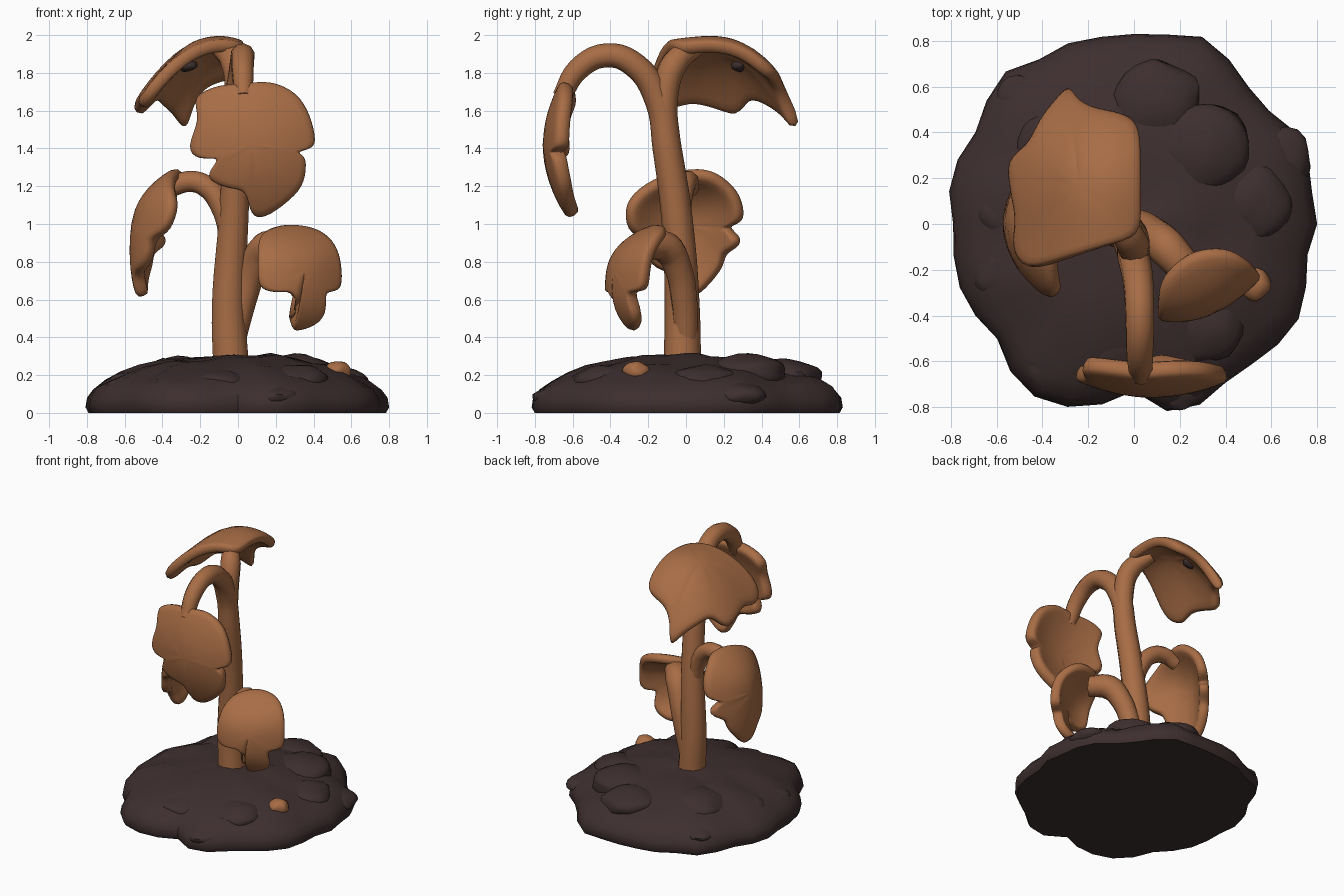
import bpy, bmesh, math
from mathutils import Vector, noise

cube = bpy.data.objects.get("Cube")
if cube:
    bpy.data.objects.remove(cube)


def material(name, rgb):
    m = bpy.data.materials.new(name)
    m.use_nodes = True
    m.diffuse_color = (*rgb, 1)
    m.node_tree.nodes["Principled BSDF"].inputs["Base Color"].default_value = (*rgb, 1)
    return m


WILTED = material("wilted_brown", (0.39, 0.152, 0.06))
SOIL = material("dark_soil", (0.048, 0.028, 0.028))


def finish(obj, mat):
    obj.data.materials.clear()
    obj.data.materials.append(mat)
    bpy.ops.object.select_all(action='DESELECT')
    obj.select_set(True)
    bpy.context.view_layer.objects.active = obj
    bpy.ops.object.shade_smooth_by_angle(angle=math.radians(40))


def mesh_object(name, bm, mat):
    bmesh.ops.recalc_face_normals(bm, faces=bm.faces)
    me = bpy.data.meshes.new(name)
    bm.to_mesh(me)
    bm.free()
    obj = bpy.data.objects.new(name, me)
    bpy.context.collection.objects.link(obj)
    finish(obj, mat)
    return obj


def ringed(bm, rings, centre):
    """Skin a list of closed rings and close the last one onto a centre point."""
    loops = [[bm.verts.new(p) for p in ring] for ring in rings]
    tip = bm.verts.new(centre)
    n = len(loops[0])
    for i in range(n):
        j = (i + 1) % n
        for a, b in zip(loops, loops[1:]):
            bm.faces.new((a[i], a[j], b[j], b[i]))
        bm.faces.new((loops[-1][i], loops[-1][j], tip))
    return loops


def refined(points):
    """Closed outline with a smoothly interpolated point between each pair."""
    p = [Vector(q) for q in points]
    out = []
    for i, b in enumerate(p):
        c, d = p[(i + 1) % len(p)], p[(i + 2) % len(p)]
        out += [b, ((b + c) * 9 - p[i - 1] - d) / 16]
    return out


def leaf(name, outline, centre, place, thickness=0.07):
    """Lobed flat outline bent into a cupped sheet by the place function."""
    bm = bmesh.new()
    c = Vector(centre)
    rings = [[place(*(c + (p - c) * s)) for p in refined(outline)]
             for s in (1.02, 0.9, 0.65, 0.35)]
    ringed(bm, rings, place(*c))
    obj = mesh_object(name, bm, WILTED)
    solid = obj.modifiers.new("thickness", 'SOLIDIFY')
    solid.thickness, solid.offset = thickness, 0
    rounding = obj.modifiers.new("rounding", 'SUBSURF')
    rounding.levels = rounding.render_levels = 1


def tube(name, points):
    """Tapered stalk through (x, y, z, radius) points."""
    cu = bpy.data.curves.new(name, 'CURVE')
    cu.dimensions = '3D'
    cu.bevel_depth, cu.bevel_resolution = 1, 3
    cu.resolution_u, cu.use_fill_caps = 5, True
    sp = cu.splines.new('BEZIER')
    sp.bezier_points.add(len(points) - 1)
    for bp, (x, y, z, r) in zip(sp.bezier_points, points):
        bp.co, bp.radius = (x, y, z), r
        bp.handle_left_type = bp.handle_right_type = 'AUTO'
    obj = bpy.data.objects.new(name, cu)
    bpy.context.collection.objects.link(obj)
    bpy.ops.object.select_all(action='DESELECT')
    obj.select_set(True)
    bpy.context.view_layer.objects.active = obj
    bpy.ops.object.convert(target='MESH')
    finish(bpy.context.object, WILTED)


def lump(name, loc, size, mat):
    bm = bmesh.new()
    bmesh.ops.create_icosphere(bm, subdivisions=3, radius=1)
    for v in bm.verts:
        k = 1 + 0.15 * noise.noise(v.co * 1.5 + Vector(loc) * 9)
        v.co = Vector(loc) + Vector([a * b * k for a, b in zip(v.co, size)])
    mesh_object(name, bm, mat)


# Soil mound: lobed plan radii every 10 degrees from +x, stacked into a dome
radii = [.80, .79, .81, .81, .77, .78, .83, .87, .84, .83, .83, .84, .83,
         .87, .84, .80, .82, .82, .79, .80, .81, .80, .78, .84, .87, .85,
         .80, .73, .83, .84, .80, .80, .82, .83, .80, .77]
profile = [(.98, 0), (1, .03), (.99, .08), (.95, .13), (.87, .17), (.77, .205),
           (.65, .24), (.52, .27), (.38, .29), (.22, .30), (.1, .30)]
rings = []
for s, z in profile:
    ring = []
    for i, r in enumerate(radii):
        a = math.radians(i * 10)
        p = Vector((r * s * math.cos(a), r * s * math.sin(a), z))
        if z > .1:
            p.z += 0.03 * noise.noise(p * 5)
        ring.append(p)
    rings.append(ring)
bm = bmesh.new()
base = ringed(bm, rings, (0, 0, .30))[0]
bm.faces.new(base)
mesh_object("soil_mound", bm, SOIL)

# Broad clods mostly sunk in the soil
clods = [(.3, .33, .21, .21), (-.32, .3, .2, .2), (-.55, .05, .15, .14),
         (-.55, -.2, .13, .15), (-.1, -.52, .15, .16), (-.33, -.57, .11, .17),
         (.2, -.68, .08, .13), (.5, .1, .16, .19), (.1, .52, .19, .2),
         (-.5, .55, .11, .1), (.3, -.42, .17, .18), (.62, .28, .09, .15)]
for i, (x, y, z, r) in enumerate(clods):
    lump(f"soil_clod_{i + 1}", (x, y, z), (r, r, r * .48), SOIL)
lump("fallen_bud", (.525, -.265, .217), (.07, .07, .056), WILTED)
lump("leaf_dirt_speck", (-.27, .28, 1.842), (.055, .04, .035), SOIL)

# Main stem arching to the front, and its side stalks
tube("main_stem", [(-.035, -.02, .22, .1), (-.05, -.02, .55, .093), (-.025, -.045, 1, .083),
                   (-.005, -.1, 1.4, .077), (.0, -.145, 1.65, .072), (.02, -.27, 1.84, .067),
                   (.025, -.42, 1.893, .064), (.025, -.57, 1.82, .06), (.03, -.66, 1.67, .05)])
tube("top_stalk", [(-.01, -.1, 1.45, .065), (0, -.11, 1.68, .07),
                   (-.02, -.06, 1.85, .072), (-.1, .06, 1.94, .05)])
tube("right_stalk", [(-.03, -.04, .9, .06), (-.09, -.03, 1.1, .06),
                     (-.17, -.01, 1.2, .06), (-.26, .01, 1.225, .058), (-.36, .02, 1.19, .05)])
tube("left_stalk", [(-.02, 0, .4, .065), (.03, -.01, .6, .07), (.08, -.04, .76, .075),
                    (.14, -.1, .87, .085), (.23, -.2, .89, .075)])

# Front leaf, hanging and facing forward
leaf("front_leaf",
     [(.03, 1.73), (.17, 1.74), (.3, 1.68), (.37, 1.57), (.4, 1.44), (.37, 1.4),
      (.31, 1.38), (.35, 1.35), (.34, 1.23), (.27, 1.14), (.14, 1.05), (.07, 1.07),
      (.04, 1.18), (-.05, 1.2), (-.14, 1.24), (-.14, 1.29), (-.1, 1.35), (-.2, 1.35),
      (-.25, 1.41), (-.2, 1.55), (-.22, 1.66), (-.1, 1.72)], (.08, 1.42),
     lambda x, z: (x, -.72 + .9 * (z - 1.42) ** 2 + .7 * (x - .08) ** 2, z), .08)

# Top leaf, spread like a drooping canopy towards the back
leaf("top_leaf",
     [(.01, -.04), (.02, .1), (.02, .28), (.01, .42), (-.07, .47), (-.17, .49),
      (-.24, .53), (-.28, .58), (-.34, .52), (-.4, .44), (-.45, .34), (-.53, .27),
      (-.52, .14), (-.5, .02), (-.51, -.1), (-.45, -.19), (-.3, -.15), (-.12, -.09)],
     (-.22, .15),
     lambda x, y: (x, y, 1.965 - 1.9 * (x + .1) ** 2
                   - .9 * (y - .13) ** 2 - 2.2 * (y - .13) ** 3))

# Right leaf, facing outward
leaf("right_leaf",
     [(-.05, 1.26), (.1, 1.27), (.2, 1.22), (.27, 1.14), (.29, 1.04), (.26, 1.0),
      (.22, .98), (.27, .93), (.26, .88), (.2, .84), (.18, .77), (.11, .68), (.05, .63),
      (-.02, .63), (-.06, .73), (-.15, .77), (-.2, .84), (-.22, .92), (-.29, .97),
      (-.3, 1.1), (-.2, 1.2)], (.02, 1.0),
     lambda y, z: (-.54 + .3 * (z - .86) ** 2 + 6 * (z - .86) ** 4 + 1.9 * y * y, y, z))

# Left leaf, low, turned between front and left
leaf("left_leaf",
     [(.11, .82), (.12, .92), (.2, .965), (.3, .975), (.42, .95), (.5, .88), (.53, .78),
      (.53, .67), (.49, .645), (.45, .63), (.45, .54), (.4, .48), (.3, .45), (.28, .49),
      (.31, .56), (.28, .64), (.2, .64), (.13, .66), (.11, .72)], (.34, .75),
     lambda x, z: (x, -.375 + .35 * (x - .3) + 1.5 * (x - .3) ** 2
                   + (z - .68) ** 2 + 22 * (z - .68) ** 4, z))
